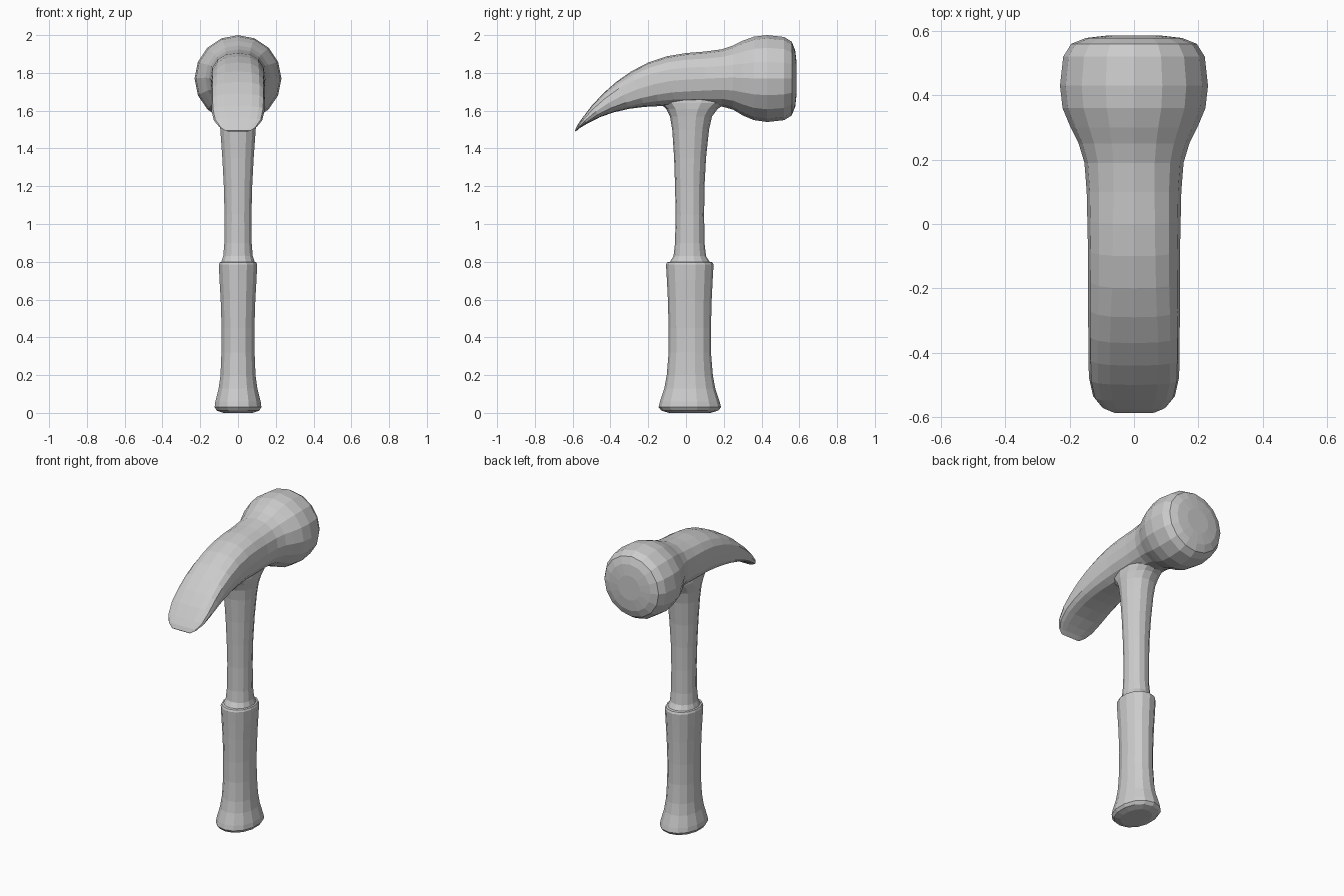
import bpy, bmesh
from math import sin, cos, pi
from mathutils import Vector


def power(v, e):
    return (1 if v >= 0 else -1) * abs(v) ** e


def ring(a, b, half_width, exponent, sides):
    """Superellipse between points a and b, with its other axis along x."""
    a, b = Vector(a), Vector(b)
    mid, axis = (a + b) / 2, (a - b) / 2
    pts = []
    for i in range(sides):
        t = 2 * pi * i / sides
        pts.append(mid + axis * power(cos(t), 2 / exponent)
                   + Vector((half_width * power(sin(t), 2 / exponent), 0, 0)))
    return pts


def loft(name, rings):
    bm = bmesh.new()
    loops = [[bm.verts.new(p) for p in r] for r in rings]
    n = len(loops[0])
    for lo, hi in zip(loops, loops[1:]):
        for i in range(n):
            bm.faces.new((lo[i], lo[(i + 1) % n], hi[(i + 1) % n], hi[i]))
    bm.faces.new(loops[0])
    bm.faces.new(loops[-1])
    bmesh.ops.recalc_face_normals(bm, faces=bm.faces)
    mesh = bpy.data.meshes.new(name)
    bm.to_mesh(mesh)
    bm.free()
    obj = bpy.data.objects.new(name, mesh)
    bpy.context.collection.objects.link(obj)
    return obj


# Head: top y, top z, bottom y, bottom z, half width, squareness
head = [
    (0.586, 1.85, 0.586, 1.69, 0.08, 2), (0.578, 1.92, 0.578, 1.62, 0.15, 2),
    (0.56, 1.965, 0.56, 1.575, 0.195, 2), (0.52, 1.99, 0.52, 1.55, 0.22, 2),
    (0.43, 2.0, 0.43, 1.54, 0.23, 2), (0.36, 1.992, 0.36, 1.55, 0.222, 2),
    (0.30, 1.97, 0.30, 1.575, 0.197, 2), (0.25, 1.945, 0.25, 1.605, 0.172, 2.1),
    (0.19, 1.925, 0.19, 1.622, 0.154, 2.2), (0.10, 1.913, 0.10, 1.625, 0.147, 2.3),
    (0.0, 1.905, 0.02, 1.625, 0.145, 2.4), (-0.10, 1.888, -0.06, 1.627, 0.143, 2.5),
    (-0.20, 1.855, -0.14, 1.624, 0.143, 2.6), (-0.29, 1.808, -0.22, 1.62, 0.143, 2.8),
    (-0.37, 1.752, -0.30, 1.61, 0.142, 3), (-0.44, 1.69, -0.38, 1.592, 0.142, 3),
    (-0.50, 1.625, -0.455, 1.566, 0.14, 3), (-0.55, 1.56, -0.52, 1.533, 0.127, 3),
    (-0.577, 1.52, -0.56, 1.509, 0.10, 3), (-0.588, 1.495, -0.583, 1.49, 0.065, 2.5),
]
loft("hammer_head", [ring((0, ty, tz), (0, by, bz), w, e, 16)
                     for ty, tz, by, bz, w, e in head])


def upright(name, rows):
    loft(name, [ring((0, y1, z), (0, y0, z), w, 2.1, 14) for z, y0, y1, w in rows])


# Shaft: z, front y, back y, half width
upright("shaft", [
    (0.75, -0.09, 0.13, 0.09), (0.80, -0.085, 0.125, 0.09),
    (0.83, -0.066, 0.106, 0.080), (0.90, -0.058, 0.098, 0.074),
    (1.05, -0.055, 0.096, 0.073), (1.20, -0.058, 0.098, 0.077),
    (1.35, -0.063, 0.106, 0.085), (1.50, -0.073, 0.122, 0.096),
    (1.57, -0.085, 0.138, 0.103), (1.61, -0.105, 0.168, 0.108),
    (1.64, -0.14, 0.215, 0.108), (1.70, -0.14, 0.215, 0.10)])

# Grip with flared butt
upright("grip", [
    (0.0, -0.09, 0.13, 0.08), (0.012, -0.13, 0.17, 0.115), (0.03, -0.145, 0.186, 0.127),
    (0.06, -0.138, 0.178, 0.123), (0.13, -0.115, 0.155, 0.105),
    (0.20, -0.102, 0.142, 0.095), (0.32, -0.092, 0.132, 0.090),
    (0.45, -0.092, 0.132, 0.089), (0.60, -0.096, 0.136, 0.094),
    (0.70, -0.101, 0.141, 0.100), (0.785, -0.106, 0.146, 0.104),
    (0.797, -0.10, 0.14, 0.099), (0.80, -0.085, 0.125, 0.088)])
